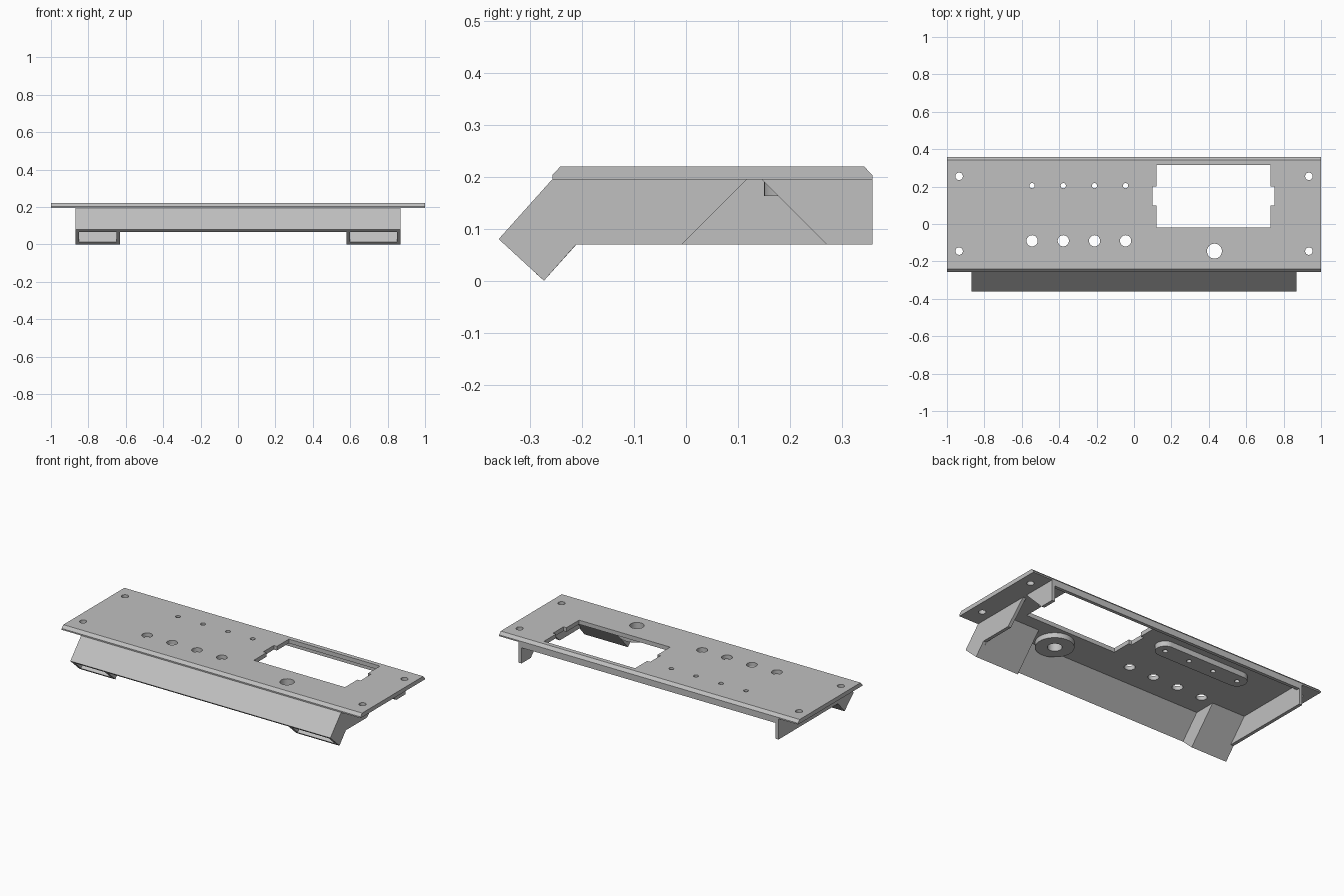
import bpy, bmesh, math
from mathutils import Vector

cube = bpy.data.objects.get("Cube")
if cube:
    bpy.data.objects.remove(cube, do_unlink=True)

GREY = (0.53, 0.53, 0.53, 1.0)
grey = bpy.data.materials.new("plain grey")
grey.use_nodes = True
grey.diffuse_color = GREY
grey.node_tree.nodes["Principled BSDF"].inputs["Base Color"].default_value = GREY


def prism(name, points, axis, lo, hi):
    """Extrude a 2D outline along x (points are y, z) or z (points are x, y)."""
    bm = bmesh.new()
    place = (lambda p: (lo, p[0], p[1])) if axis == "x" else (lambda p: (p[0], p[1], lo))
    face = bm.faces.new([bm.verts.new(place(p)) for p in points])
    new = bmesh.ops.extrude_face_region(bm, geom=[face])["geom"]
    step = Vector((hi - lo, 0, 0)) if axis == "x" else Vector((0, 0, hi - lo))
    bmesh.ops.translate(bm, vec=step, verts=[g for g in new if isinstance(g, bmesh.types.BMVert)])
    bmesh.ops.recalc_face_normals(bm, faces=bm.faces)
    mesh = bpy.data.meshes.new(name)
    bm.to_mesh(mesh)
    bm.free()
    mesh.materials.append(grey)
    obj = bpy.data.objects.new(name, mesh)
    bpy.context.collection.objects.link(obj)
    return obj


def arc(cx, cy, r, start=0, end=360, n=32):
    full = end - start == 360
    angles = [math.radians(start + (end - start) * i / (n if full else n - 1)) for i in range(n)]
    return [(cx + r * math.cos(a), cy + r * math.sin(a)) for a in angles]


def cut(obj, cutters):
    """Subtract every cutter and keep the finished mesh."""
    for c in cutters:
        mod = obj.modifiers.new("cut", "BOOLEAN")
        mod.operation, mod.solver, mod.object = "DIFFERENCE", "EXACT", c
    deps = bpy.context.evaluated_depsgraph_get()
    mesh = bpy.data.meshes.new_from_object(obj.evaluated_get(deps))
    obj.modifiers.clear()
    obj.data = mesh


def smooth(obj):
    bpy.ops.object.select_all(action="DESELECT")
    obj.select_set(True)
    bpy.context.view_layer.objects.active = obj
    bpy.ops.object.shade_smooth_by_angle(angle=math.radians(30))


TOP, UNDER, LOW = 0.22, 0.195, 0.07   # plate top, plate underside, wall bottom
FRONT, BACK = -0.257, 0.358
WALL, T = 0.87, 0.02                  # outer wall position and thickness
SLOPE = 0.896                         # y per z of the leaning front

# Top plate with chamfered long edges
plate = prism("top_plate", [(FRONT, UNDER), (BACK, UNDER), (BACK, 0.203), (0.342, TOP),
                            (-0.241, TOP), (FRONT, 0.203)], "x", -1, 1)

# Raised bosses on the underside
row = [-0.545, -0.378, -0.211, -0.045]
slot_boss = prism("light_row_boss", arc(row[3], 0.205, 0.055, -90, 90, 17)
                  + arc(row[0], 0.205, 0.055, 90, 270, 17), "z", 0.163, UNDER)
knob_boss = prism("knob_boss", arc(0.43, -0.145, 0.105, n=48), "z", 0.165, UNDER)

# Holes and the stepped display window
def hole(x, y, r):
    return prism("hole_cutter", arc(x, y, r), "z", 0.1, 0.3)

light_holes = [hole(x, 0.205, 0.014) for x in row]
button_holes = [hole(x, -0.09, 0.03) for x in row]
screw_holes = [hole(sx * 0.935, y, 0.02) for sx in (-1, 1) for y in (0.255, -0.145)]
knob_hole = hole(0.43, -0.145, 0.04)
window = prism("window_cutter", [
    (0.12, -0.02), (0.73, -0.02), (0.73, 0.10), (0.75, 0.10), (0.75, 0.20), (0.73, 0.20),
    (0.73, 0.315), (0.12, 0.315), (0.12, 0.20), (0.10, 0.20), (0.10, 0.10), (0.12, 0.10)],
    "z", 0.1, 0.3)
cutters = light_holes + button_holes + screw_holes + [knob_hole, window]
cut(plate, cutters)
cut(slot_boss, light_holes)
cut(knob_boss, [knob_hole])
for c in cutters:
    bpy.data.objects.remove(c, do_unlink=True)
for o in (plate, slot_boss, knob_boss):
    smooth(o)

# Side walls; the left one has a tapered notch
nose = [(BACK, UNDER), (FRONT, UNDER), (-0.36, 0.08), (-0.273, 0.0), (-0.211, LOW)]
notch = [(-0.008, LOW), (0.117, UNDER), (0.145, UNDER), (0.27, LOW)]
prism("right_side_wall", nose + [(BACK, LOW)], "x", -WALL, -WALL + T)
prism("left_side_wall", nose + notch + [(BACK, LOW)], "x", WALL - T, WALL)

# Leaning front wall
inner_low = (-0.345, 0.0667)
inner_top = (inner_low[0] + (UNDER - inner_low[1]) * SLOPE, UNDER)
prism("front_wall", [(FRONT, UNDER), (-0.36, 0.08), inner_low, inner_top], "x", -WALL + T, WALL - T)

# Hollow feet: a leaning rear panel and an inner cheek each
rear_low, rear_in = (-0.273, 0.0), (-0.288, 0.0133)
rear_top = (rear_low[0] + UNDER * SLOPE, UNDER)
rear_in_top = (rear_in[0] + (UNDER - rear_in[1]) * SLOPE, UNDER)
for side, a, b, c in (("right", -WALL + T, -0.65, -0.63), ("left", WALL - T, 0.60, 0.58)):
    prism(side + "_foot_rear", [rear_low, rear_top, rear_in_top, rear_in], "x", min(a, b), max(a, b))
    prism(side + "_foot_cheek", [inner_low, rear_low, rear_top, inner_top], "x", min(b, c), max(b, c))

# Stiffening lip under the back edge
prism("back_lip", [(BACK - T, 0.165), (BACK, 0.165), (BACK, UNDER), (BACK - T, UNDER)],
      "x", -WALL + T, WALL - T)
